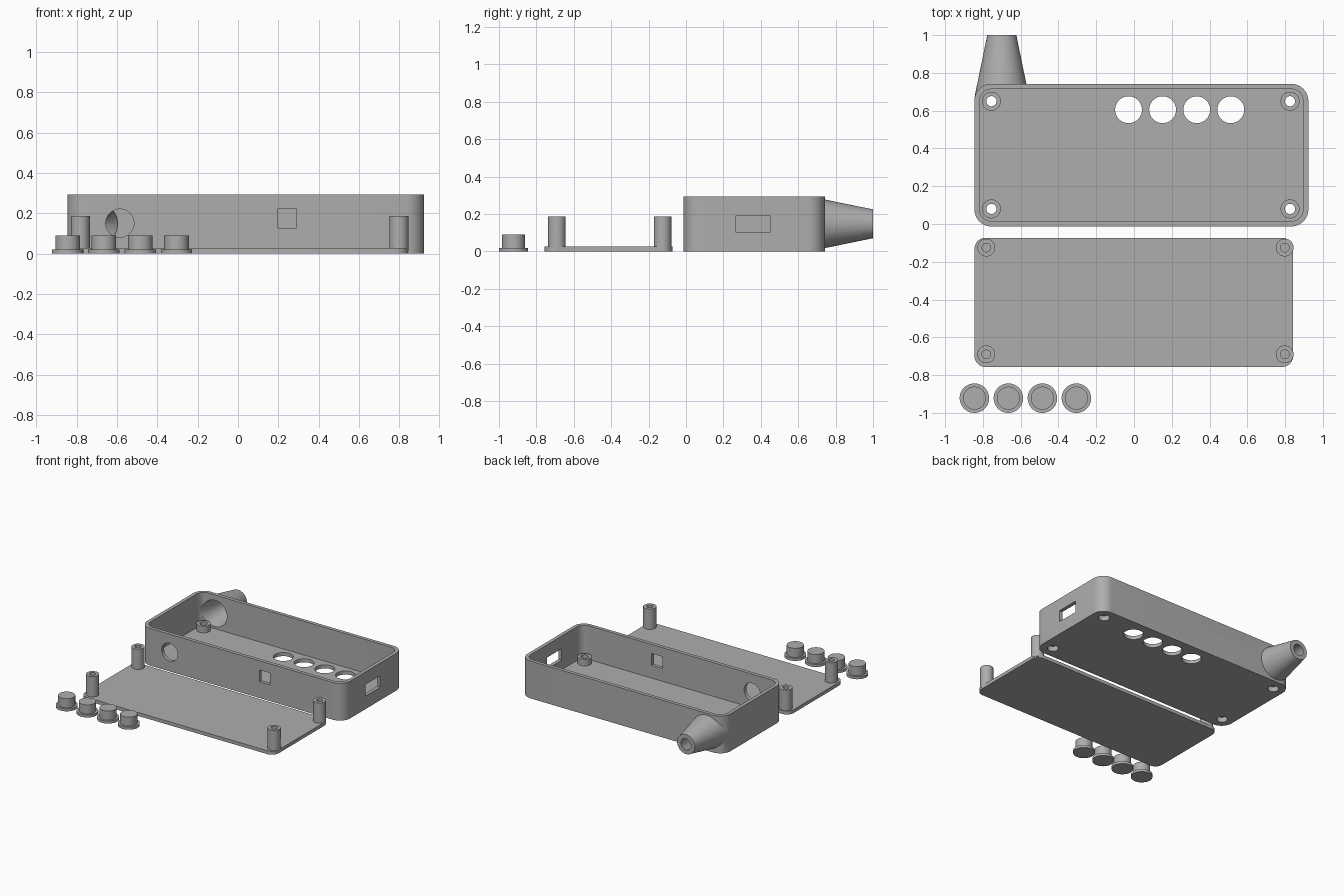
import bpy, bmesh, math
from mathutils import Matrix, Vector

if "Cube" in bpy.data.objects:
    bpy.data.objects.remove(bpy.data.objects["Cube"])

GREY = (0.42, 0.42, 0.42, 1)
plastic = bpy.data.materials.new("grey plastic")
plastic.use_nodes = True
plastic.diffuse_color = GREY
plastic.node_tree.nodes["Principled BSDF"].inputs["Base Color"].default_value = GREY


def new_object(name, bm):
    bmesh.ops.recalc_face_normals(bm, faces=bm.faces)
    mesh = bpy.data.meshes.new(name)
    bm.to_mesh(mesh)
    bm.free()
    mesh.materials.append(plastic)
    obj = bpy.data.objects.new(name, mesh)
    bpy.context.collection.objects.link(obj)
    return obj


def box(name, x0, x1, y0, y1, z0, z1, radius=0):
    """Box whose upright edges may be rounded."""
    bm = bmesh.new()
    size = Matrix.Diagonal((x1 - x0, y1 - y0, z1 - z0, 1))
    centre = Matrix.Translation(((x0 + x1) / 2, (y0 + y1) / 2, (z0 + z1) / 2))
    bmesh.ops.create_cube(bm, size=1, matrix=centre @ size)
    if radius:
        upright = [e for e in bm.edges
                   if abs(e.verts[0].co.z - e.verts[1].co.z) > 0.001]
        bmesh.ops.bevel(bm, geom=upright, offset=radius, segments=12,
                        profile=0.5, affect='EDGES')
    return new_object(name, bm)


def rod(name, start, end, r0, r1=None, sides=48):
    """Cylinder or truncated cone between two points."""
    start, end = Vector(start), Vector(end)
    axis = end - start
    turn = Vector((0, 0, 1)).rotation_difference(axis).to_matrix().to_4x4()
    bm = bmesh.new()
    bmesh.ops.create_cone(bm, cap_ends=True, segments=sides, radius1=r0,
                          radius2=r0 if r1 is None else r1, depth=axis.length,
                          matrix=Matrix.Translation((start + end) / 2) @ turn)
    return new_object(name, bm)


def upright_rod(name, x, y, z0, z1, r):
    return rod(name, (x, y, z0), (x, y, z1), r)


def combine(obj, operation, others):
    """Apply boolean steps and remove the helper solids."""
    for other in others:
        mod = obj.modifiers.new("step", 'BOOLEAN')
        mod.operation, mod.solver, mod.object = operation, 'EXACT', other
        bpy.context.view_layer.update()
        graph = bpy.context.evaluated_depsgraph_get()
        mesh = bpy.data.meshes.new_from_object(obj.evaluated_get(graph))
        obj.modifiers.clear()
        obj.data = mesh
        bpy.data.objects.remove(other)


def finish(obj):
    bpy.ops.object.select_all(action='DESELECT')
    obj.select_set(True)
    bpy.context.view_layer.objects.active = obj
    bpy.ops.object.shade_smooth_by_angle(angle=math.radians(30))


# Case shell with tapered cable outlet
SPOUT_X, SPOUT_Z = -0.70, 0.148
case = box("case", -0.845, 0.923, -0.013, 0.742, 0, 0.293, 0.09)
combine(case, 'UNION', [rod("spout", (SPOUT_X, 0.676, SPOUT_Z), (SPOUT_X, 1, SPOUT_Z),
                            0.1435, 0.077)])
combine(case, 'DIFFERENCE', [
    box("cavity", -0.817, 0.895, 0.015, 0.714, 0.028, 0.4, 0.062),
    rod("spout_bore", (SPOUT_X, 0.66, SPOUT_Z), (SPOUT_X, 1.02, SPOUT_Z), 0.115, 0.04),
])

# Screw standoffs inside the case, with countersunk through holes
corners = [(x, y) for x in (-0.755, 0.826) for y in (0.08, 0.65)]
combine(case, 'UNION', [upright_rod("standoff", x, y, 0.01, 0.08, 0.05)
                        for x, y in corners])
cuts = [upright_rod("screw_hole", x, y, -0.1, 0.2, 0.027) for x, y in corners]
cuts += [upright_rod("screw_head", x, y, -0.1, 0.04, 0.04) for x, y in corners]

# Button holes in the floor, openings in the front and left walls
cuts += [upright_rod("button_hole", -0.029 + 0.1805 * i, 0.605, -0.1, 0.1, 0.071)
         for i in range(4)]
cuts += [rod("socket_hole", (-0.586, -0.1, 0.151), (-0.586, 0.1, 0.151), 0.07),
         box("square_port", 0.196, 0.289, -0.1, 0.1, 0.128, 0.221),
         box("side_port", 0.85, 1, 0.267, 0.449, 0.102, 0.193)]
combine(case, 'DIFFERENCE', cuts)
finish(case)

# Lid plate with four hollow posts
lid = box("lid", -0.845, 0.843, -0.757, -0.073, 0, 0.027, 0.06)
posts = [(x, y) for x in (-0.782, 0.798) for y in (-0.69, -0.125)]
combine(lid, 'UNION', [upright_rod("post", x, y, 0.01, 0.187, 0.047) for x, y in posts])
combine(lid, 'DIFFERENCE', [upright_rod("post_hole", x, y, 0.03, 0.3, 0.023)
                            for x, y in posts])
finish(lid)

# Four loose flanged buttons
for i in range(4):
    x = -0.845 + 0.18 * i
    button = upright_rod(f"button_{i + 1}", x, -0.922, 0, 0.02, 0.078)
    combine(button, 'UNION', [upright_rod("cap", x, -0.922, 0.01, 0.091, 0.061)])
    finish(button)
